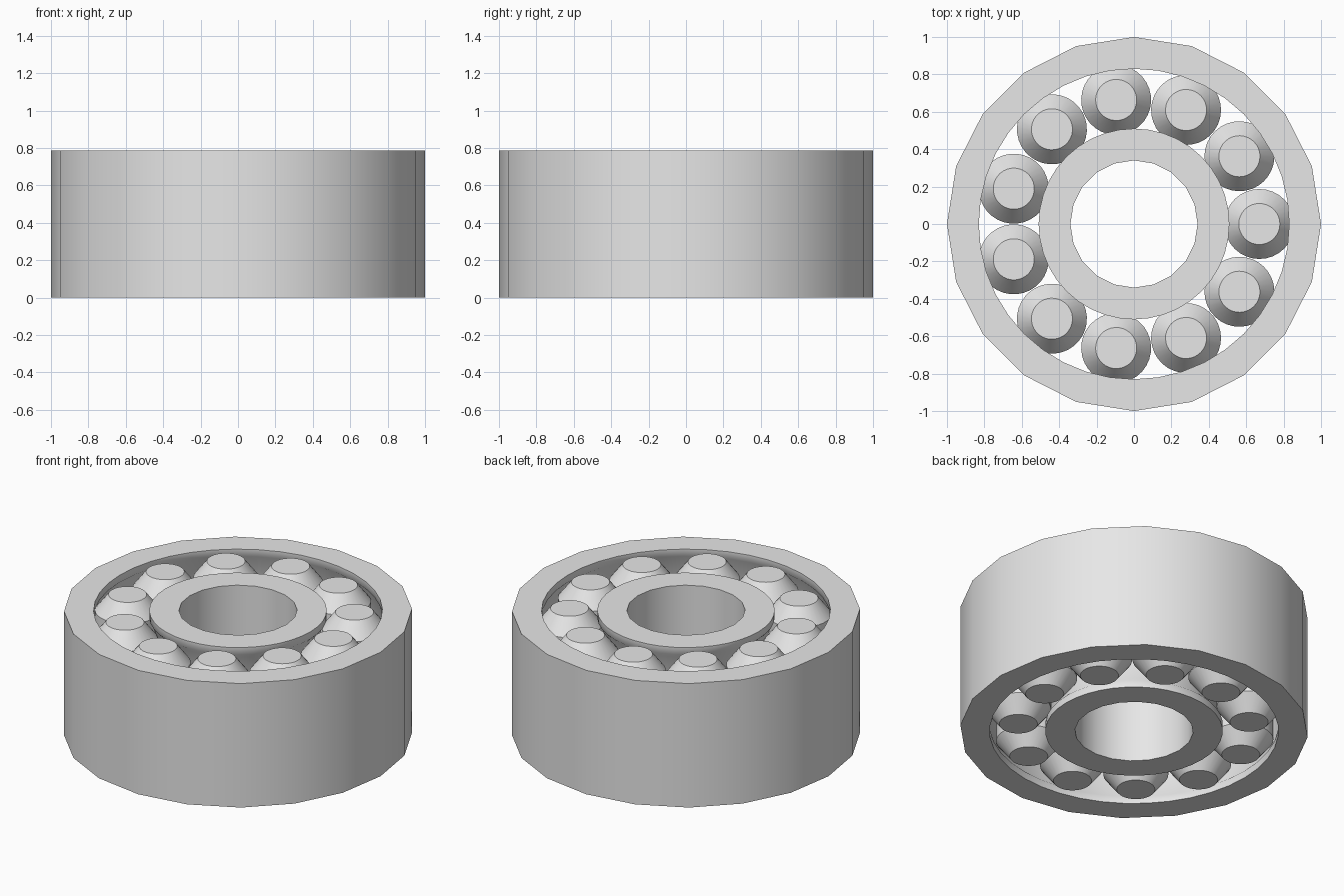
import bpy, bmesh, math

if "Cube" in bpy.data.objects:
    bpy.data.objects.remove(bpy.data.objects["Cube"], do_unlink=True)

H = 0.786           # bearing height
LIP = 0.045         # height of the retaining lips
ROLLERS = 11
PITCH = 0.67        # radius of the roller circle
SEGMENTS = 40

steel = bpy.data.materials.new("steel grey")
steel.use_nodes = True
steel.diffuse_color = (0.8, 0.8, 0.8, 1)
steel.node_tree.nodes["Principled BSDF"].inputs["Base Color"].default_value = (0.8, 0.8, 0.8, 1)


def finish(name, bm, angle):
    """Turn a bmesh into a smooth shaded steel object."""
    bmesh.ops.recalc_face_normals(bm, faces=bm.faces)
    mesh = bpy.data.meshes.new(name)
    bm.to_mesh(mesh)
    bm.free()
    mesh.materials.append(steel)
    obj = bpy.data.objects.new(name, mesh)
    bpy.context.collection.objects.link(obj)
    bpy.ops.object.select_all(action="DESELECT")
    obj.select_set(True)
    bpy.context.view_layer.objects.active = obj
    bpy.ops.object.shade_smooth_by_angle(angle=math.radians(angle))
    return obj


def lathe(name, profile, segments, closed, angle, faceted=None):
    """Revolve (radius, z) points; the faceted radius gets half as many sides."""
    bm = bmesh.new()
    rings = []
    for r, z in profile:
        ring = []
        for i in range(segments):
            a = math.tau * i / segments
            flat = math.cos(math.tau / segments) if r == faceted and i % 2 else 1
            ring.append(bm.verts.new((r * flat * math.cos(a), r * flat * math.sin(a), z)))
        rings.append(ring)
    pairs = list(zip(rings, rings[1:]))
    if closed:
        pairs.append((rings[-1], rings[0]))
    else:
        bm.faces.new(rings[0])
        bm.faces.new(rings[-1])
    for low, high in pairs:
        for i in range(segments):
            j = (i + 1) % segments
            bm.faces.new((low[i], low[j], high[j], high[i]))
    return finish(name, bm, angle)


def race(name, plain, lip, groove):
    """Ring with one plain wall and one wall grooved between two lips."""
    lower = [(lip, 0), (lip, LIP), (groove, LIP + 0.03)]
    upper = [(r, H - z) for r, z in reversed(lower)]
    return lathe(name, [(plain, 0)] + lower + upper + [(plain, H)],
                 SEGMENTS, True, 60, plain)


# Outer and inner rings
race("outer_ring", 1.0, 0.83, 0.858)
race("inner_ring", 0.34, 0.51, 0.482)

# Chamfered rollers sharing one mesh
CHAMFER = 0.1
roller = lathe("roller_1", [(0.11, 0), (0.187, CHAMFER), (0.187, H - CHAMFER), (0.11, H)],
               32, False, 30)
for i in range(ROLLERS):
    obj = roller if i == 0 else bpy.data.objects.new(f"roller_{i + 1}", roller.data)
    if i:
        bpy.context.collection.objects.link(obj)
    a = math.tau * i / ROLLERS
    obj.location = (PITCH * math.cos(a), PITCH * math.sin(a), 0)
    obj.rotation_euler.z = a
